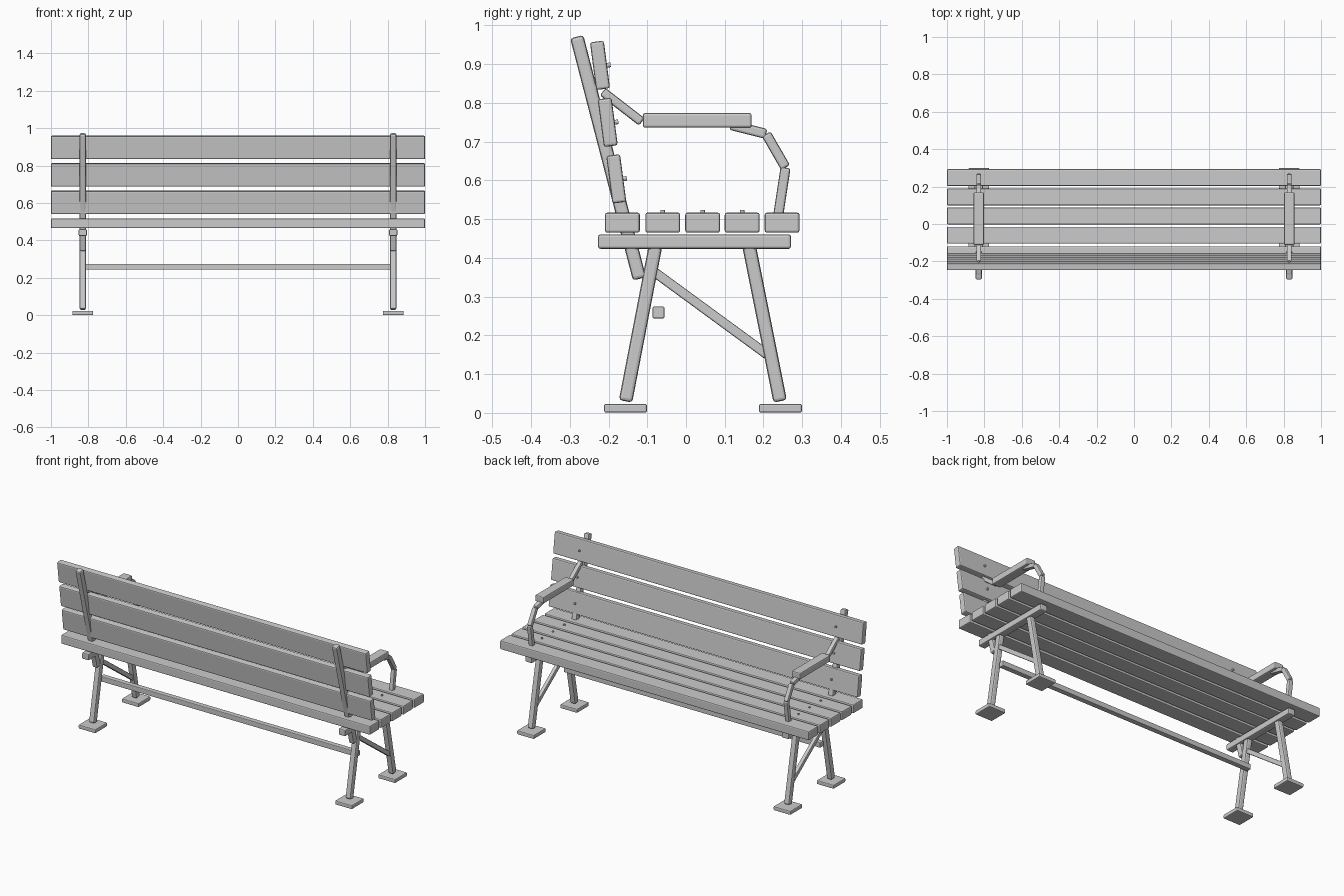
import bpy, math
from mathutils import Vector

if "Cube" in bpy.data.objects:
    bpy.data.objects.remove(bpy.data.objects["Cube"])

SIDE_X = 0.83


def box(name, center, size, tilt=0.0, bevel=0.006):
    """Bevelled box, optionally tilted about the x axis."""
    bpy.ops.mesh.primitive_cube_add(size=1, location=center)
    ob = bpy.context.object
    ob.name = name
    ob.scale = size
    bpy.ops.object.transform_apply(location=False, rotation=False, scale=True)
    ob.rotation_euler.x = tilt
    mod = ob.modifiers.new("Bevel", 'BEVEL')
    mod.width = bevel
    mod.segments = 2
    return ob


def bar(name, x, a, b, width, thick, bevel=0.006):
    """Bar in the plane x = const, running from a to b, both (y, z)."""
    a, b = Vector(a), Vector(b)
    d, m = b - a, (a + b) / 2
    return box(name, (x, m.x, m.y), (width, thick, d.length),
               math.atan2(-d.x, d.y), bevel)


def bolt(name, loc, tilt=0.0):
    bpy.ops.mesh.primitive_cylinder_add(vertices=12, radius=0.006, depth=0.02,
                                        location=loc, rotation=(tilt, 0, 0))
    bpy.context.object.name = name


# Seat slats
SEAT_Y = (-0.164, -0.06, 0.043, 0.145, 0.248)
for y in SEAT_Y:
    box("seat_slat", (0, y, 0.491), (2, 0.09, 0.052))

# Back slats, leaning backwards
BACK_TILT = math.radians(7.5)
BACK = ((-0.222, 0.897), (-0.202, 0.75), (-0.18, 0.604))
for y, z in BACK:
    box("back_slat", (0, y, z), (2, 0.036, 0.124), BACK_TILT)

# Long stretcher between the rear legs
box("stretcher", (0, -0.071, 0.259), (2 * SIDE_X, 0.031, 0.031), bevel=0.004)

# Side frames
for side, x in (("left", -SIDE_X), ("right", SIDE_X)):
    box(f"{side}_seat_beam", (x, 0.022, 0.442), (0.044, 0.498, 0.037))
    # Feet and legs
    for end, foot_y, bottom, top in (
            ("rear", -0.156, (-0.156, 0.03), (-0.078, 0.435)),
            ("front", 0.244, (0.243, 0.03), (0.162, 0.435))):
        box(f"{side}_{end}_foot", (x, foot_y, 0.012), (0.11, 0.111, 0.023), bevel=0.005)
        bar(f"{side}_{end}_leg", x, bottom, top, 0.033, 0.035, 0.008)
    bar(f"{side}_diagonal_brace", x, (-0.085, 0.366), (0.21, 0.15), 0.022, 0.025, 0.004)
    # Back upright
    bar(f"{side}_back_upright", x, (-0.12, 0.346), (-0.282, 0.971), 0.033, 0.035, 0.008)
    # Armrest and its bent support
    box(f"{side}_armrest", (x, 0.029, 0.755), (0.056, 0.281, 0.038))
    path = ((0.115, 0.743), (0.207, 0.72), (0.257, 0.633), (0.235, 0.49))
    bar(f"{side}_arm_back_link", x, (-0.215, 0.829), (-0.114, 0.751), 0.026, 0.024)
    for a, b in zip(path, path[1:]):
        bar(f"{side}_arm_support", x, a, b, 0.026, 0.026)
    # Bolt heads
    for y in SEAT_Y[1:4]:
        bolt(f"{side}_seat_bolt", (x, y, 0.513))
    for y, z in BACK:
        bolt(f"{side}_back_bolt", (x, y + 0.0175, z), math.pi / 2 + BACK_TILT)
